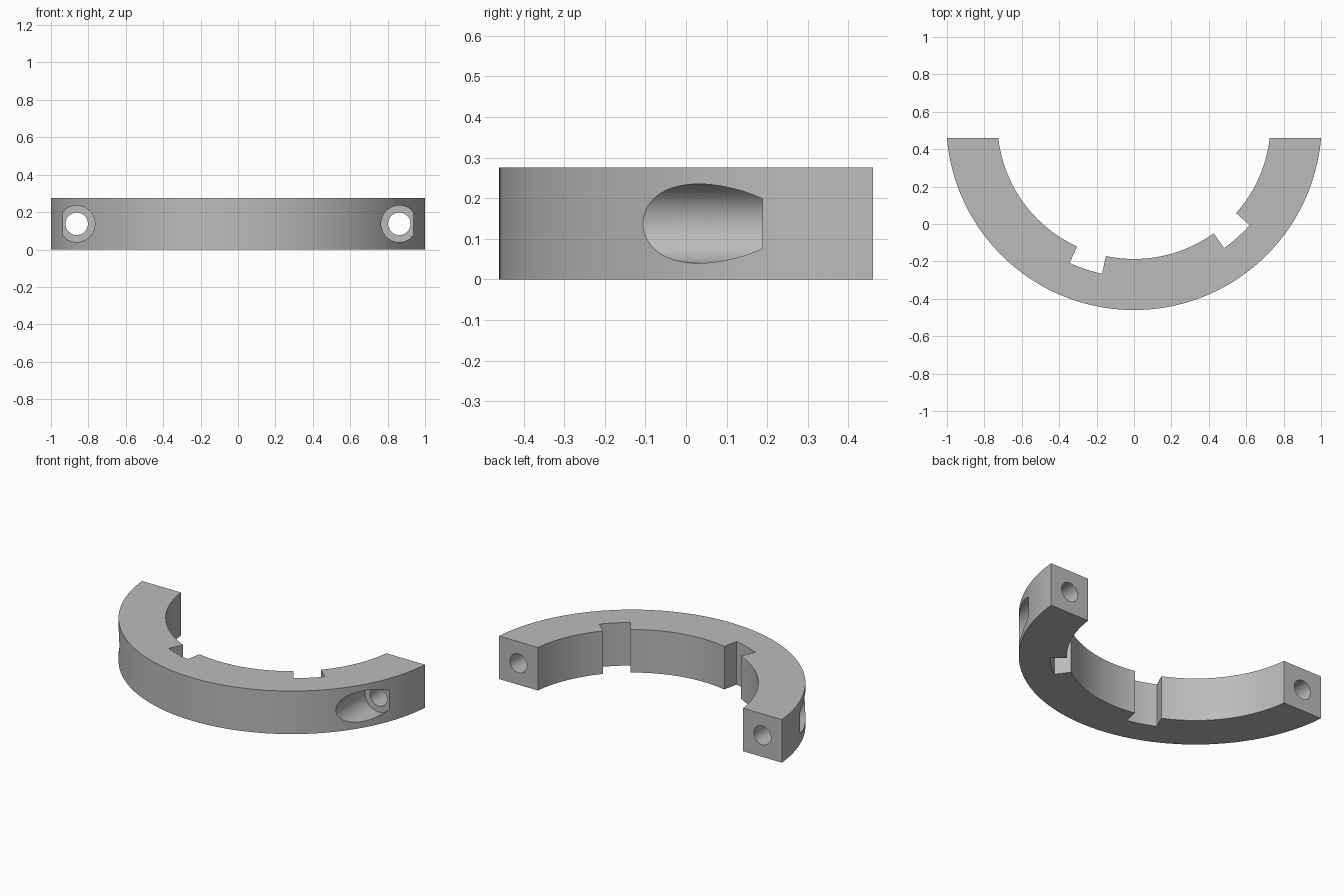
import bpy, bmesh
from math import sin, cos, acos, radians, pi
from mathutils import Matrix, Vector

cube = bpy.data.objects.get("Cube")
if cube:
    bpy.data.objects.remove(cube, do_unlink=True)

CY = 0.5435                       # centre of the ring arc
R_OUT, R_IN, R_NOTCH = 1.0035, 0.7305, 0.827
BACK, HEIGHT = 0.46, 0.275
NOTCHES = [(-24.6, -11.9), (35.65, 48.35)]   # degrees from straight forward
BOLT_X, BOLT_R, HEAD_R, SEAT_Y = 0.8625, 0.06, 0.0975, 0.188

grey = bpy.data.materials.new("grey")
grey.use_nodes = True
colour = (0.5, 0.5, 0.5, 1)
grey.diffuse_color = colour
grey.node_tree.nodes["Principled BSDF"].inputs["Base Color"].default_value = colour


def add_object(name, bm):
    mesh = bpy.data.meshes.new(name)
    bm.to_mesh(mesh)
    bm.free()
    mesh.materials.append(grey)
    obj = bpy.data.objects.new(name, mesh)
    bpy.context.collection.objects.link(obj)
    return obj


def arc(radius, start, end, steps):
    angles = [start + (end - start) * i / steps for i in range(steps + 1)]
    return [(radius * sin(a), CY - radius * cos(a), 0) for a in angles]


# Half ring outline: outer arc, then the inner arc interrupted by the notches
end_out = acos((CY - BACK) / R_OUT)
end_in = acos((CY - BACK) / R_IN)
outline = arc(R_OUT, end_out, -end_out, 96)
start = -end_in
for low, high in NOTCHES:
    low, high = radians(low), radians(high)
    outline += arc(R_IN, start, low, 20)
    outline += arc(R_NOTCH, low, high, 8)
    start = high
outline += arc(R_IN, start, end_in, 20)

bm = bmesh.new()
face = bm.faces.new([bm.verts.new(p) for p in outline])
top = bmesh.ops.extrude_face_region(bm, geom=[face])["geom"]
bmesh.ops.translate(bm, vec=Vector((0, 0, HEIGHT)),
                    verts=[v for v in top if isinstance(v, bmesh.types.BMVert)])
bmesh.ops.recalc_face_normals(bm, faces=bm.faces)
ring = add_object("half_ring_clamp", bm)


def cut_cylinder(name, x, radius, y_front, y_back):
    """Bore a hole along y through the ring."""
    bm = bmesh.new()
    place = (Matrix.Translation((x, (y_front + y_back) / 2, HEIGHT / 2))
             @ Matrix.Rotation(pi / 2, 4, "X"))
    bmesh.ops.create_cone(bm, cap_ends=True, segments=64, radius1=radius,
                          radius2=radius, depth=y_back - y_front, matrix=place)
    cutter = add_object(name, bm)
    cutter.hide_render = True
    mod = ring.modifiers.new(name, "BOOLEAN")
    mod.operation = "DIFFERENCE"
    mod.solver = "EXACT"
    mod.object = cutter
    bpy.ops.object.modifier_apply(modifier=mod.name)
    bpy.data.objects.remove(cutter, do_unlink=True)


bpy.context.view_layer.objects.active = ring
ring.select_set(True)

# Bolt hole and counterbored head seat at each end
for side in (-1, 1):
    cut_cylinder("head_seat_cutter", side * BOLT_X, HEAD_R, -0.6, SEAT_Y)
    cut_cylinder("bolt_hole_cutter", side * BOLT_X, BOLT_R, 0, 0.6)

bpy.ops.object.shade_smooth_by_angle(angle=radians(30))
